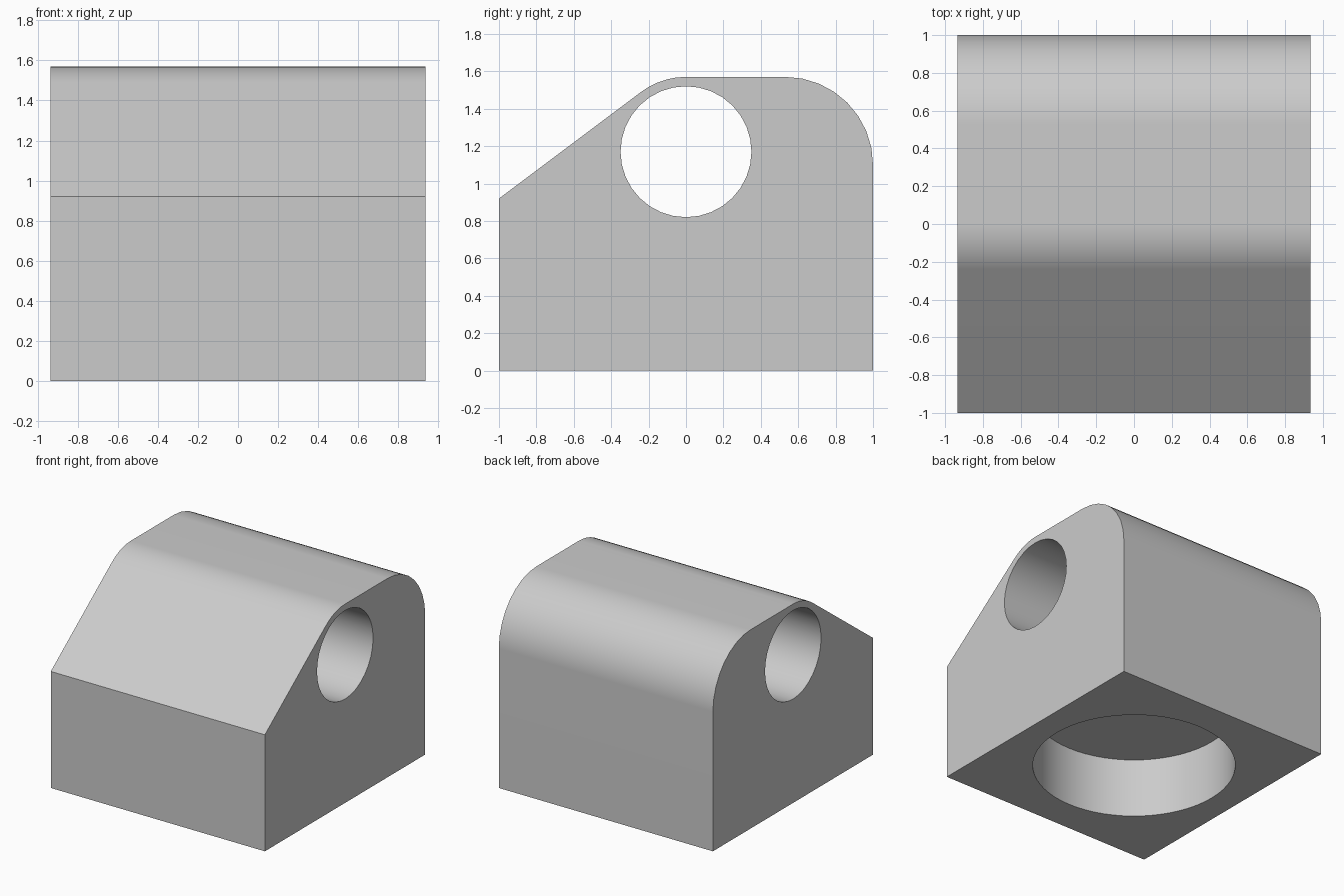
import bpy
import bmesh
from math import cos, sin, asin, atan2, hypot, pi, radians
from mathutils import Matrix

if "Cube" in bpy.data.objects:
    bpy.data.objects.remove(bpy.data.objects["Cube"])

HALF_WIDTH, FRONT_HEIGHT = 0.935, 0.92
BORE_Z, NOSE_R, BACK_R = 1.17, 0.4, 0.47
TOP = BORE_Z + NOSE_R

grey = bpy.data.materials.new("plain grey")
grey.use_nodes = True
grey.diffuse_color = (0.6, 0.6, 0.6, 1)
grey.node_tree.nodes["Principled BSDF"].inputs["Base Color"].default_value = grey.diffuse_color


def make_object(name, bm):
    bmesh.ops.recalc_face_normals(bm, faces=bm.faces)
    mesh = bpy.data.meshes.new(name)
    bm.to_mesh(mesh)
    bm.free()
    mesh.materials.append(grey)
    obj = bpy.data.objects.new(name, mesh)
    bpy.context.collection.objects.link(obj)
    return obj


def arc(cy, cz, r, start, end, steps):
    angles = [start + (end - start) * i / steps for i in range(steps + 1)]
    return [(cy + r * cos(a), cz + r * sin(a)) for a in angles]


def cylinder(name, radius, length, matrix, segments):
    bm = bmesh.new()
    bmesh.ops.create_cone(bm, cap_ends=True, segments=segments, radius1=radius,
                          radius2=radius, depth=length, matrix=matrix)
    obj = make_object(name, bm)
    obj.hide_render = True
    return obj


# Side profile: sloped front tangent to the nose arc, flat top, rounded back
rise = BORE_Z - FRONT_HEIGHT
slope = atan2(rise, 1) + asin(NOSE_R / hypot(1, rise))
profile = [(-1, 0), (-1, FRONT_HEIGHT)]
profile += arc(0, BORE_Z, NOSE_R, pi / 2 + slope, pi / 2, 5)
profile += arc(1 - BACK_R, TOP - BACK_R, BACK_R, pi / 2, 0, 8)
profile += [(1, 0)]

bm = bmesh.new()
side = bm.faces.new([bm.verts.new((-HALF_WIDTH, y, z)) for y, z in profile])
extruded = bmesh.ops.extrude_face_region(bm, geom=[side], use_keep_orig=True)
moved = [v for v in extruded["geom"] if isinstance(v, bmesh.types.BMVert)]
bmesh.ops.translate(bm, verts=moved, vec=(2 * HALF_WIDTH, 0, 0))
block = make_object("bored_block", bm)

# Cross bore through the sides and round blind pocket in the underside
cutters = [
    cylinder("cross_bore", 0.35, 3,
             Matrix.Translation((0, 0, BORE_Z)) @ Matrix.Rotation(pi / 2, 4, "Y"), 32),
    cylinder("base_pocket", 0.735, 0.94, Matrix.Identity(4), 64),
]
bpy.ops.object.select_all(action="DESELECT")
block.select_set(True)
bpy.context.view_layer.objects.active = block
for cutter in cutters:
    cut = block.modifiers.new(cutter.name, "BOOLEAN")
    cut.operation = "DIFFERENCE"
    cut.solver = "EXACT"
    cut.object = cutter
    bpy.ops.object.modifier_apply(modifier=cut.name)
    bpy.data.objects.remove(cutter)

# Smooth curves with crisp edges and flat planes
bpy.ops.object.shade_smooth_by_angle(angle=radians(30))
weighted = block.modifiers.new("flat_planes", "WEIGHTED_NORMAL")
weighted.keep_sharp = True
